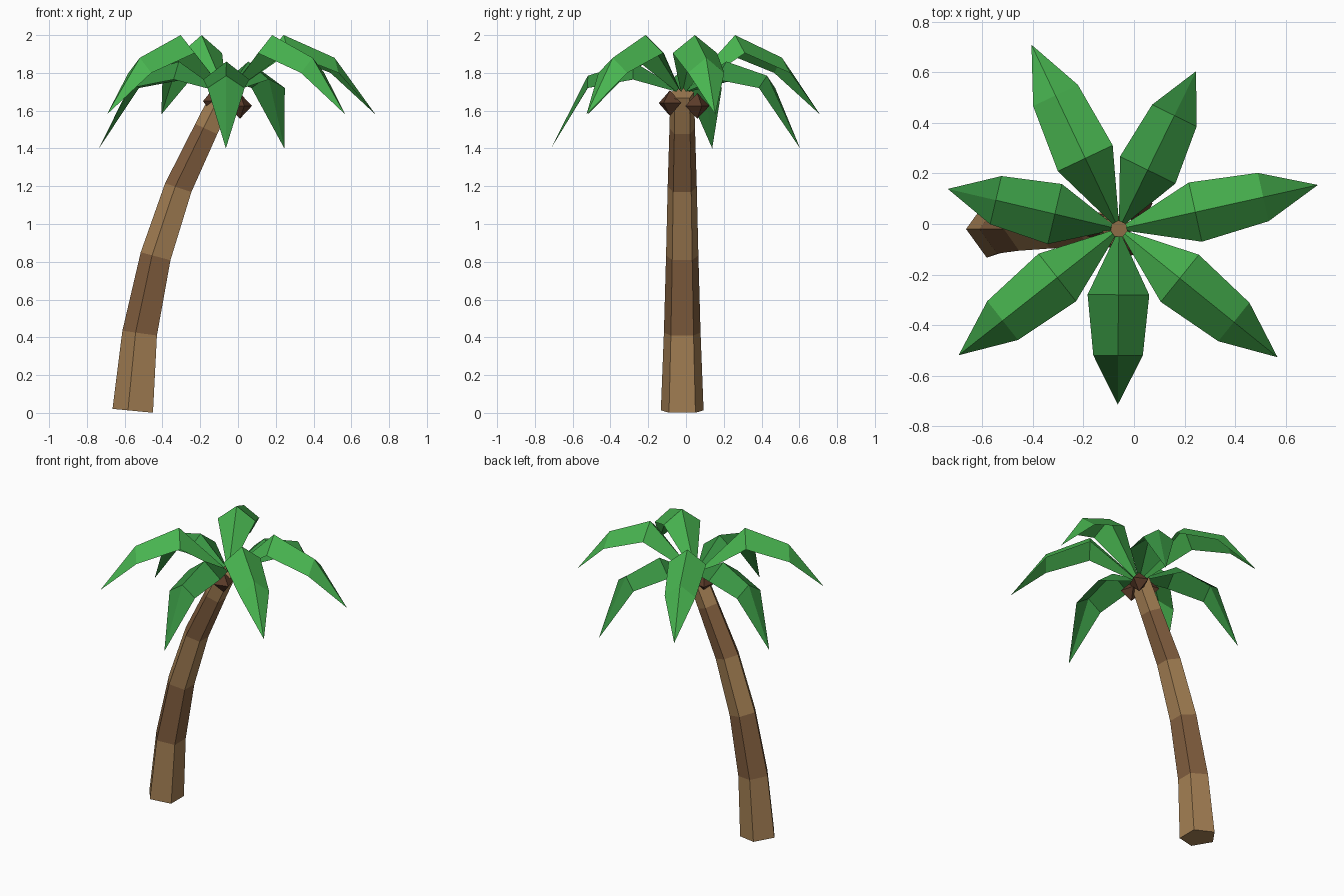
import bpy, bmesh
from math import sin, cos, radians, tau
from mathutils import Vector, Matrix

cube = bpy.data.objects.get("Cube")
if cube:
    bpy.data.objects.remove(cube, do_unlink=True)


def material(name, rgb):
    m = bpy.data.materials.new(name)
    m.use_nodes = True
    m.diffuse_color = (*rgb, 1)
    bsdf = m.node_tree.nodes["Principled BSDF"]
    bsdf.inputs["Base Color"].default_value = (*rgb, 1)
    bsdf.inputs["Roughness"].default_value = 0.9
    return m


LIGHT_BARK = material("light_bark", (0.376, 0.216, 0.089))
DARK_BARK = material("dark_bark", (0.231, 0.117, 0.051))
HUSK = material("coconut_husk", (0.107, 0.045, 0.023))
BRIGHT_LEAF = material("bright_leaf", (0.065, 0.46, 0.08))
DEEP_LEAF = material("deep_leaf", (0.04, 0.296, 0.055))


def finish(bm, name, *mats):
    mesh = bpy.data.meshes.new(name)
    bm.to_mesh(mesh)
    bm.free()
    for m in mats:
        mesh.materials.append(m)
    obj = bpy.data.objects.new(name, mesh)
    bpy.context.collection.objects.link(obj)
    return obj


# Trunk: leaning five-sided rings (x, z, radius, tilt), bark colour alternating
RINGS = [(-0.546, 0.01, 0.119, 5.5), (-0.511, 0.421, 0.102, 8),
         (-0.428, 0.827, 0.09, 15), (-0.309, 1.19, 0.081, 18.5),
         (-0.162, 1.50, 0.071, 25), (-0.07, 1.69, 0.066, 27)]
SIDES = 5
CROWN_X, CROWN_Y = -0.06, -0.02

bm = bmesh.new()
loops = []
for x, z, r, tilt in RINGS:
    frame = Matrix.Translation((x, CROWN_Y, z)) @ Matrix.Rotation(radians(tilt), 4, 'Y')
    loops.append([bm.verts.new(frame @ Vector((-r * cos(tau * i / SIDES),
                                               -r * sin(tau * i / SIDES), 0)))
                  for i in range(SIDES)])
for k, (low, high) in enumerate(zip(loops, loops[1:])):
    for i in range(SIDES):
        j = (i + 1) % SIDES
        bm.faces.new((low[i], low[j], high[j], high[i])).material_index = k % 2
bm.faces.new(loops[0][::-1])
bm.faces.new(loops[-1])
finish(bm, "trunk", LIGHT_BARK, DARK_BARK)

# Fronds: folded leaf sheets, stations are (reach, half width, ridge z, edge z)
HIGH = [(0.03, 0.014, 1.72, 1.70), (0.31, 0.12, 2.0, 1.905), (0.585, 0.098, 1.88, 1.80)]
LOW = [(0.03, 0.014, 1.72, 1.70), (0.26, 0.122, 1.86, 1.765), (0.50, 0.098, 1.785, 1.72)]


def frond(name, angle, stations, tip, mat):
    bm = bmesh.new()
    rows = [[bm.verts.new((d, side * w, ridge if side == 0 else edge))
             for side in (-1, 0, 1)] for d, w, ridge, edge in stations]
    end = bm.verts.new(tip)
    for a, b in zip(rows, rows[1:]):
        for i in range(2):
            bm.faces.new((a[i], b[i], b[i + 1], a[i + 1]))
    for i in range(2):
        bm.faces.new((rows[-1][i], end, rows[-1][i + 1]))
    bm.transform(Matrix.Translation((CROWN_X, CROWN_Y, 0)) @ Matrix.Rotation(angle, 4, 'Z'))
    finish(bm, name, mat)


for k in range(7):
    angle = radians(12.5) + tau * k / 7
    if k % 2 == 0:
        frond(f"high_frond_{k + 1}", angle, HIGH, (0.807, 0, 1.58), BRIGHT_LEAF)
    else:
        frond(f"low_frond_{k + 1}", angle, LOW, (0.695, 0, 1.40), DEEP_LEAF)

# Coconuts: octahedra clustered under the crown
for k, (pos, turn) in enumerate([((0.01, 0.06, 1.625), 20), ((-0.05, -0.085, 1.64), 60),
                                 ((-0.13, -0.01, 1.65), 35)]):
    bm = bmesh.new()
    bmesh.ops.create_uvsphere(bm, u_segments=4, v_segments=2, radius=0.068)
    bm.transform(Matrix.Translation(pos) @ Matrix.Rotation(radians(turn), 4, 'Z'))
    finish(bm, f"coconut_{k + 1}", HUSK)
